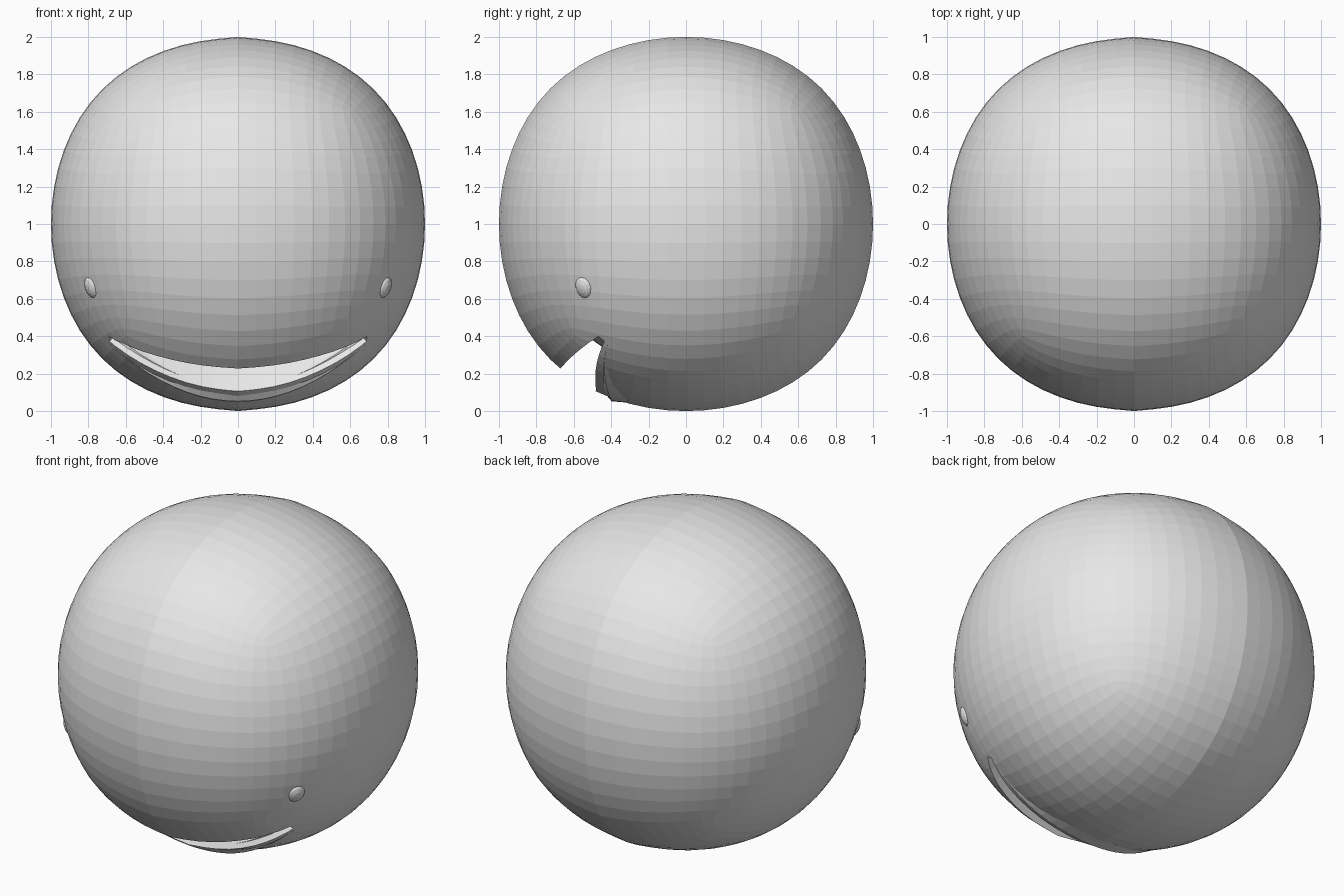
import bpy, bmesh, math
from mathutils import Vector

if "Cube" in bpy.data.objects:
    bpy.data.objects.remove(bpy.data.objects["Cube"])

grey = bpy.data.materials.new("light grey")
grey.diffuse_color = (0.8, 0.8, 0.8, 1)
grey.use_nodes = True
grey.node_tree.nodes["Principled BSDF"].inputs["Base Color"].default_value = grey.diffuse_color
C = Vector((0, 0, 1))


def make_object(name, bm):
    bmesh.ops.recalc_face_normals(bm, faces=bm.faces)
    me = bpy.data.meshes.new(name)
    bm.to_mesh(me)
    bm.free()
    me.materials.append(grey)
    ob = bpy.data.objects.new(name, me)
    bpy.context.collection.objects.link(ob)
    return ob


def apply_mod(ob, kind, **props):
    bpy.context.view_layer.objects.active = ob
    m = ob.modifiers.new(kind.lower(), kind)
    for k, v in props.items():
        setattr(m, k, v)
    bpy.ops.object.modifier_apply(modifier=m.name)


def carve(ob, cutter):
    apply_mod(ob, 'BOOLEAN', object=cutter, operation='DIFFERENCE', solver='EXACT')
    bpy.data.objects.remove(cutter)


def smile_loft(name, section, half_width, n=20):
    """Loft along the smile; section points are (z at middle, z at ends, radius)."""
    bm = bmesh.new()
    rings = []
    for i in range(n + 1):
        t = -1 + 2 * i / n
        ring = []
        for z0, z1, r in section:
            x, z = half_width * t, z0 + (z1 - z0) * t * t
            d = Vector((x, -math.sqrt(max(0.0, 1 - x * x - z * z)), z))
            ring.append(bm.verts.new(C + d * r))
        rings.append(ring)
    k = len(section)
    for a, b in zip(rings, rings[1:]):
        for j in range(k):
            bm.faces.new((a[j], a[(j + 1) % k], b[(j + 1) % k], b[j]))
    bm.faces.new(rings[0])
    bm.faces.new(rings[-1])
    return make_object(name, bm)


def eye_ellipsoid(name, side, radius, size, subdivisions):
    d = Vector((side * 0.774, -0.54, -0.335)).normalized()
    bm = bmesh.new()
    bmesh.ops.create_uvsphere(bm, u_segments=subdivisions, v_segments=subdivisions // 2, radius=1)
    q = d.to_track_quat('Z', 'Y')
    for v in bm.verts:
        v.co = C + d * radius + q @ Vector((v.co.x * size[0], v.co.y * size[1], v.co.z * size[2]))
    return make_object(name, bm)


# round body: subdivided cube, halved and mirrored with a faint centre seam
bm = bmesh.new()
bmesh.ops.create_cube(bm, size=2)
body = make_object("round_body", bm)
apply_mod(body, 'SUBSURF', levels=3)
bm = bmesh.new()
bm.from_mesh(body.data)
bmesh.ops.delete(bm, geom=[v for v in bm.verts if v.co.x < -1e-4], context='VERTS')
bm.to_mesh(body.data)
bm.free()
apply_mod(body, 'SUBSURF', levels=1)
apply_mod(body, 'MIRROR', use_clip=True)
top = [max(abs(v.co[i]) for v in body.data.vertices) for i in range(3)]
for v in body.data.vertices:
    v.co = Vector([v.co[i] / top[i] for i in range(3)]) + C

# mouth pocket
carve(body, smile_loft("mouth_cutter", [(-0.755, -0.585, 1.2), (-0.88, -0.61, 1.2),
                                        (-0.88, -0.61, 0.8), (-0.755, -0.585, 0.8)], 0.67))

# eye sockets and eyes
for side, label in ((-1, "left"), (1, "right")):
    carve(body, eye_ellipsoid("socket_cutter", side, 1.025, (0.085, 0.1, 0.022), 24))
    eye_ellipsoid(label + "_eye", side, 1.0, (0.056, 0.068, 0.042), 16)

# raised lower lip
smile_loft("lower_lip", [(-0.882, -0.611, 0.985), (-0.922, -0.63, 1.028),
                         (-0.953, -0.655, 1.003), (-0.94, -0.65, 0.95),
                         (-0.89, -0.62, 0.93)], 0.66)

for ob in bpy.data.objects:
    for p in ob.data.polygons:
        p.use_smooth = False
        p.material_index = 0
